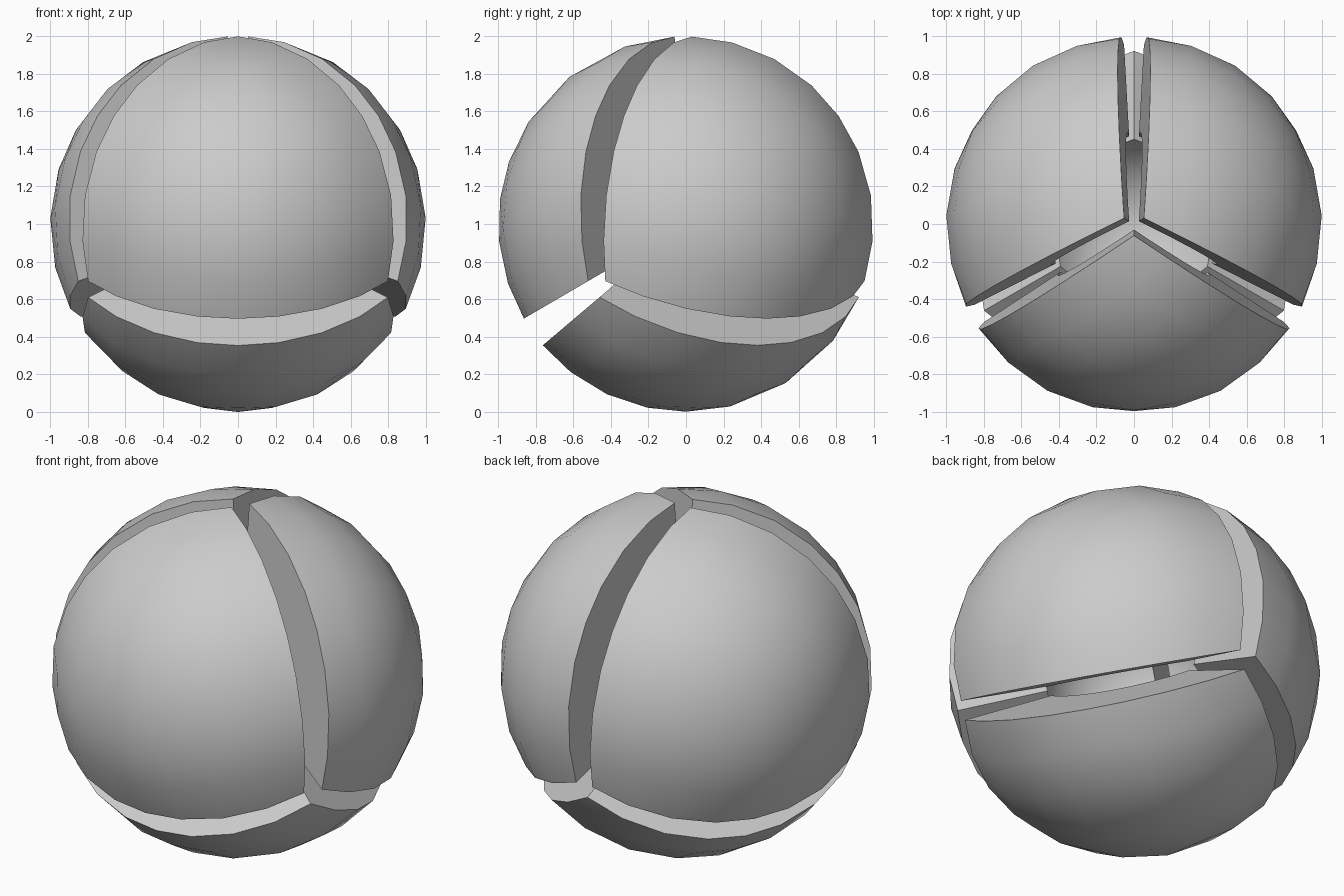
import bpy, bmesh, math
from mathutils import Vector

if "Cube" in bpy.data.objects:
    bpy.data.objects.remove(bpy.data.objects["Cube"])

INNER = 0.49    # inner radius of the thick shell
INSET = 0.066   # pulls each corner inward, opening the gaps
N = 4           # grid divisions of each quad patch
CENTRE = Vector((0, 0, 1))

# Four points where the gaps meet (corners of a tetrahedron)
junctions = [Vector((0, 0, 1))]
for deg in (90, 210, 330):
    a = math.radians(deg)
    junctions.append(Vector((math.sqrt(8) / 3 * math.cos(a),
                             math.sqrt(8) / 3 * math.sin(a), -1 / 3)))


def patch(bm, a, b, c, d):
    """Grid of quads on the unit sphere between four directions."""
    def point(i, j):
        u, v = i / N, j / N
        p = a * (1-u) * (1-v) + b * u * (1-v) + c * u * v + d * (1-u) * v
        return bm.verts.new(p.normalized())
    g = [[point(i, j) for j in range(N + 1)] for i in range(N + 1)]
    for i in range(N):
        for j in range(N):
            bm.faces.new((g[i][j], g[i+1][j], g[i+1][j+1], g[i][j+1]))


def segment(name, opposite):
    """One thick spherical triangle facing away from a junction."""
    facing = -opposite
    corners = [(j + facing * INSET).normalized()
               for j in junctions if j is not opposite]
    mids = [(corners[k] + corners[(k + 1) % 3]).normalized() for k in range(3)]
    bm = bmesh.new()
    for k in range(3):
        patch(bm, corners[k], mids[k], facing, mids[k - 1])
    bmesh.ops.remove_doubles(bm, verts=bm.verts[:], dist=1e-4)
    # thicken towards the sphere centre
    ext = bmesh.ops.extrude_face_region(bm, geom=bm.faces[:], use_keep_orig=True)
    for v in ext["geom"]:
        if isinstance(v, bmesh.types.BMVert):
            v.co *= INNER
    bmesh.ops.recalc_face_normals(bm, faces=bm.faces[:])
    bmesh.ops.translate(bm, verts=bm.verts[:], vec=CENTRE)
    mesh = bpy.data.meshes.new(name)
    bm.to_mesh(mesh)
    bm.free()
    ob = bpy.data.objects.new(name, mesh)
    bpy.context.collection.objects.link(ob)
    bpy.ops.object.select_all(action='DESELECT')
    ob.select_set(True)
    bpy.context.view_layer.objects.active = ob
    bpy.ops.object.shade_smooth_by_angle(angle=math.radians(35))


# Shell segments
names = ("bottom_segment", "front_segment", "right_segment", "left_segment")
for name, j in zip(names, junctions):
    segment(name, j)
